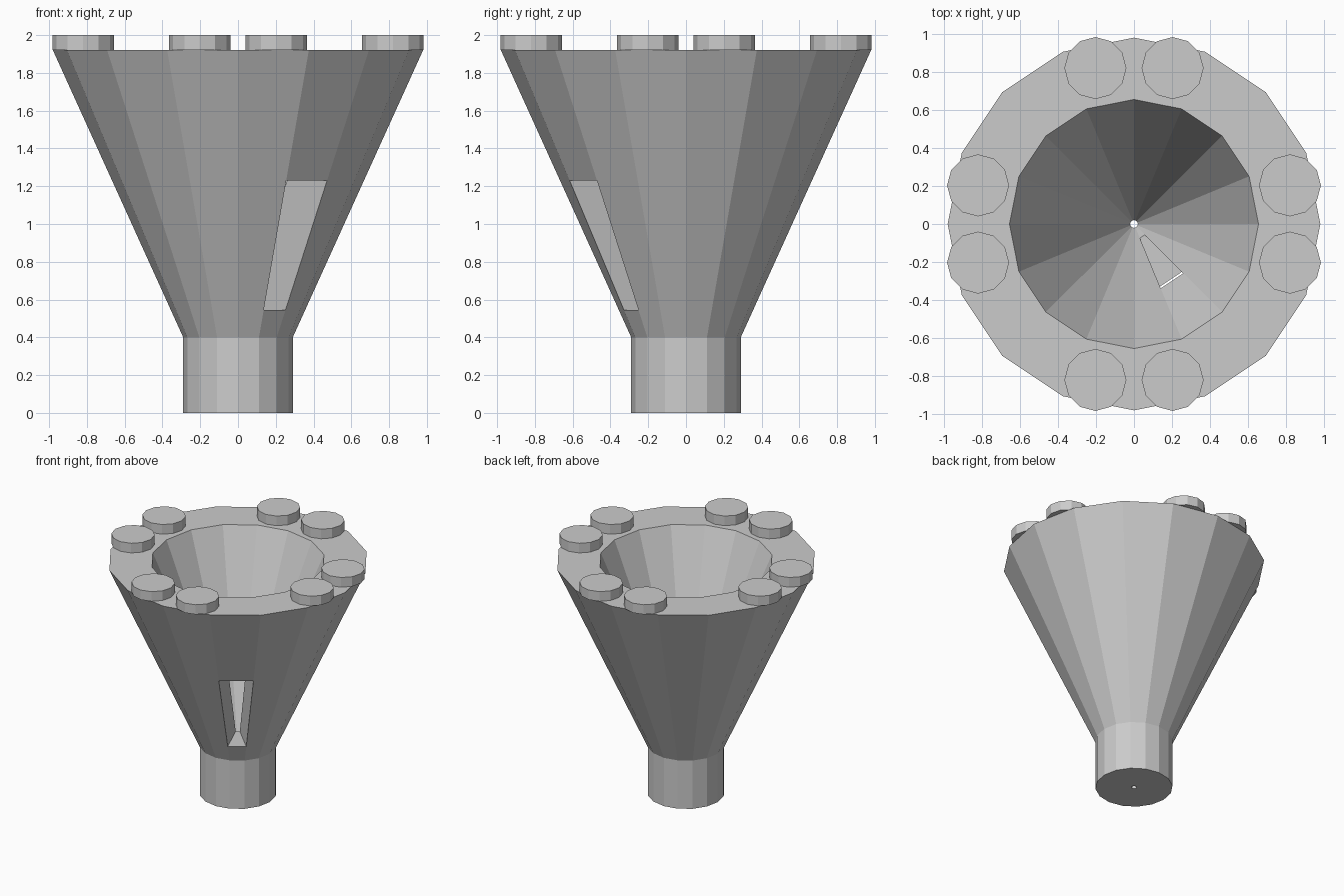
import bpy
import bmesh
from math import cos, sin, tau

cube = bpy.data.objects.get("Cube")
if cube:
    bpy.data.objects.remove(cube, do_unlink=True)

grey = bpy.data.materials.new("light_grey")
grey.use_nodes = True
colour = (0.6, 0.6, 0.6, 1)
grey.diffuse_color = colour
grey.node_tree.nodes["Principled BSDF"].inputs["Base Color"].default_value = colour

SIDES = 16
SLOT_SIDE = 13            # facet that holds the slot
NECK, RIM, TOP = 0.4, 1.92, 2.0
SLOT_LOW, SLOT_HIGH = 0.545, 1.23
BORE, NECK_R, MOUTH_R, RIM_R = 0.02, 0.29, 0.655, 0.98


def finish(bm, name):
    bmesh.ops.recalc_face_normals(bm, faces=bm.faces)
    mesh = bpy.data.meshes.new(name)
    bm.to_mesh(mesh)
    bm.free()
    mesh.materials.append(grey)
    obj = bpy.data.objects.new(name, mesh)
    bpy.context.collection.objects.link(obj)
    return obj


def on_cone(low_r, high_r, z):
    return low_r + (high_r - low_r) * (z - NECK) / (RIM - NECK), z


# Funnel: closed wall profile turned around the axis
profile = [
    (BORE, 0), (NECK_R, 0), (NECK_R, NECK),
    on_cone(NECK_R, RIM_R, SLOT_LOW), on_cone(NECK_R, RIM_R, SLOT_HIGH),
    (RIM_R, RIM), (MOUTH_R, RIM),
    on_cone(BORE, MOUTH_R, SLOT_HIGH), on_cone(BORE, MOUTH_R, SLOT_LOW),
    (BORE, NECK),
]
OUTER_LOW, OUTER_HIGH, INNER_HIGH, INNER_LOW = 3, 4, 7, 8

bm = bmesh.new()
rings = [[bm.verts.new((r * cos(tau * i / SIDES), r * sin(tau * i / SIDES), z))
          for i in range(SIDES)] for r, z in profile]
for p, ring in enumerate(rings):
    above = rings[(p + 1) % len(rings)]
    for i in range(SIDES):
        if i == SLOT_SIDE and p in (OUTER_LOW, INNER_HIGH):
            continue
        j = (i + 1) % SIDES
        bm.faces.new((ring[i], ring[j], above[j], above[i]))

# Slot walls joining the outer and inner openings
a, b = SLOT_SIDE, SLOT_SIDE + 1
for i in (a, b):
    bm.faces.new([rings[p][i] for p in (OUTER_LOW, OUTER_HIGH, INNER_HIGH, INNER_LOW)])
for outer, inner in ((OUTER_LOW, INNER_LOW), (OUTER_HIGH, INNER_HIGH)):
    bm.faces.new((rings[outer][a], rings[outer][b], rings[inner][b], rings[inner][a]))
finish(bm, "funnel")

# Studs: four pairs around the rim
FAR, NEAR, STUD_R = 0.82, 0.203, 0.163
places = [(sx * x, sy * y) for x, y in ((FAR, NEAR), (NEAR, FAR))
          for sx in (-1, 1) for sy in (-1, 1)]
for n, (x, y) in enumerate(places, 1):
    bm = bmesh.new()
    bmesh.ops.create_cone(bm, cap_ends=True, segments=12, radius1=STUD_R,
                          radius2=STUD_R, depth=TOP - RIM)
    stud = finish(bm, f"rim_stud_{n}")
    stud.location = (x, y, (RIM + TOP) / 2)
